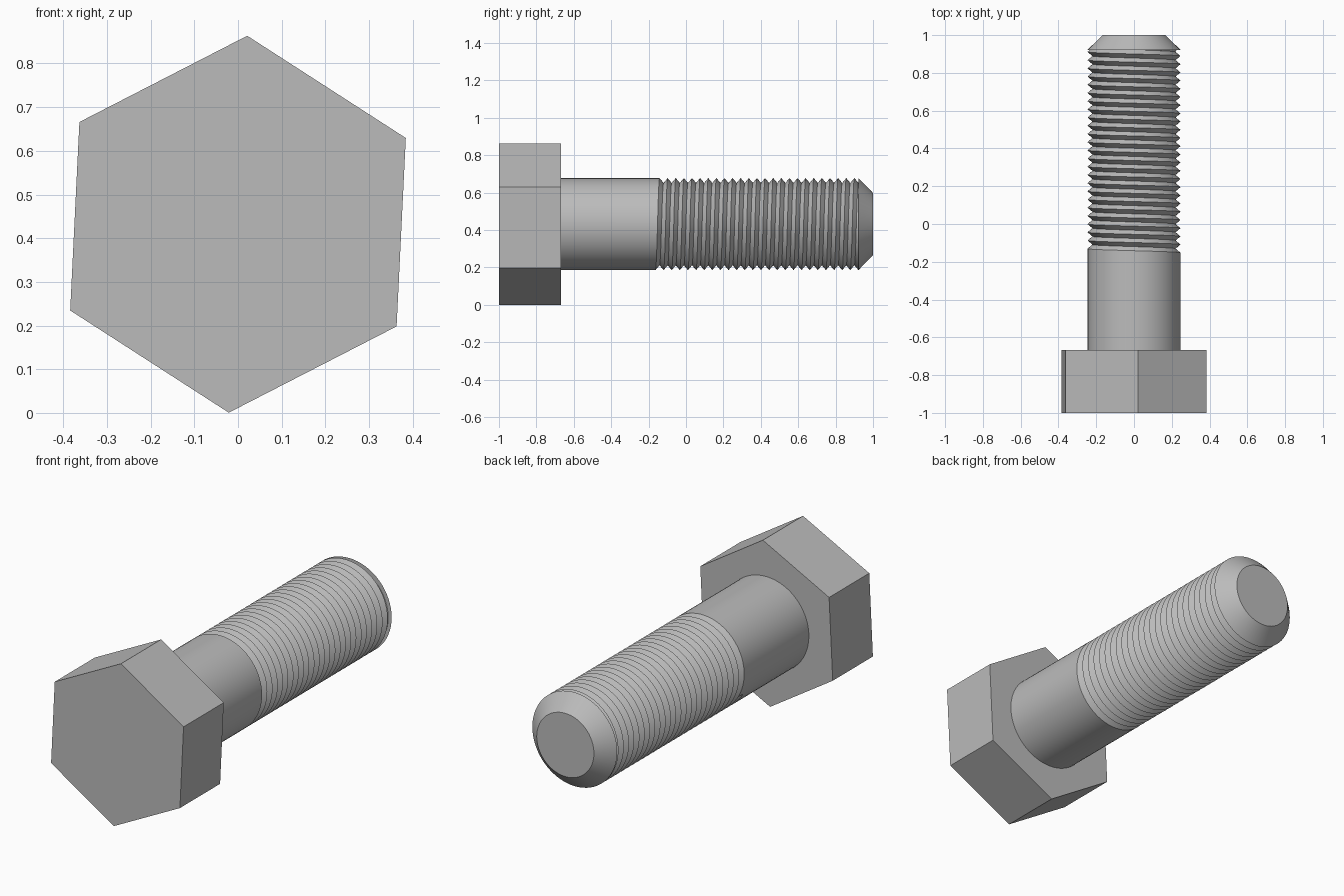
import bpy
import bmesh
from math import cos, sin, pi, radians

cube = bpy.data.objects.get("Cube")
if cube:
    bpy.data.objects.remove(cube, do_unlink=True)

AXIS_Z = 0.432      # height of the bolt axis
R = 0.246           # shank and thread crest radius
ROOT = 0.22         # thread root radius
PITCH = 0.0434
SEGS = 64
HEAD_BACK, THREAD_START, CHAMFER = -0.667, -0.127, 0.922

steel = bpy.data.materials.new("grey steel")
steel.use_nodes = True
COLOUR = (0.5, 0.5, 0.5, 1)
steel.diffuse_color = COLOUR
steel.node_tree.nodes["Principled BSDF"].inputs["Base Color"].default_value = COLOUR


def point(r, angle, y):
    return (-r * cos(angle), y, AXIS_Z + r * sin(angle))


def finish(bm, name, smooth=True):
    bmesh.ops.remove_doubles(bm, verts=bm.verts, dist=0.0002)
    bmesh.ops.recalc_face_normals(bm, faces=bm.faces)
    mesh = bpy.data.meshes.new(name)
    bm.to_mesh(mesh)
    bm.free()
    mesh.materials.append(steel)
    obj = bpy.data.objects.new(name, mesh)
    bpy.context.collection.objects.link(obj)
    bpy.ops.object.select_all(action="DESELECT")
    obj.select_set(True)
    bpy.context.view_layer.objects.active = obj
    if smooth:
        bpy.ops.object.shade_smooth_by_angle(angle=radians(30))
    return obj


def lathe(name, profile, sides, turn=0.0, smooth=True):
    """Closed solid around the bolt axis from (radius, y) pairs."""
    bm = bmesh.new()
    rings = [[bm.verts.new(point(r, turn + 2 * pi * i / sides, y)) for i in range(sides)]
             for r, y in profile]
    for a, b in zip(rings, rings[1:]):
        for i in range(sides):
            j = (i + 1) % sides
            bm.faces.new((a[i], a[j], b[j], b[i]))
    bm.faces.new(rings[0])
    bm.faces.new(rings[-1])
    return finish(bm, name, smooth)


# Hexagonal head, turned slightly about the axis
lathe("hex_head", [(0.432, -1), (0.432, HEAD_BACK)], 6, radians(92.8), smooth=False)

# Chamfered end
lathe("chamfered_tip", [(R, CHAMFER), (0.166, 1)], SEGS)

# Shank running into a helical thread; rows alternate crest and root
bm = bmesh.new()
rows = 2 * int((CHAMFER - THREAD_START) / PITCH + 3)
columns = []
for i in range(SEGS + 1):
    turn = i / SEGS
    angle = 2 * pi * turn - radians(30)
    column = [bm.verts.new(point(R, angle, HEAD_BACK - 0.005))]
    for k in range(rows):
        y = THREAD_START + PITCH * (k / 2 - turn)
        r = ROOT if k % 2 else R
        if y > CHAMFER:
            r = min(r, R - (y - CHAMFER) - 0.004)
        column.append(bm.verts.new(point(r, angle, min(y, CHAMFER + 0.02))))
    columns.append(column)
for a, b in zip(columns, columns[1:]):
    for k in range(rows):
        bm.faces.new((a[k], a[k + 1], b[k + 1], b[k]))
# Wall where the groove begins
bm.faces.new(columns[-1][1:4])
finish(bm, "threaded_shank")
